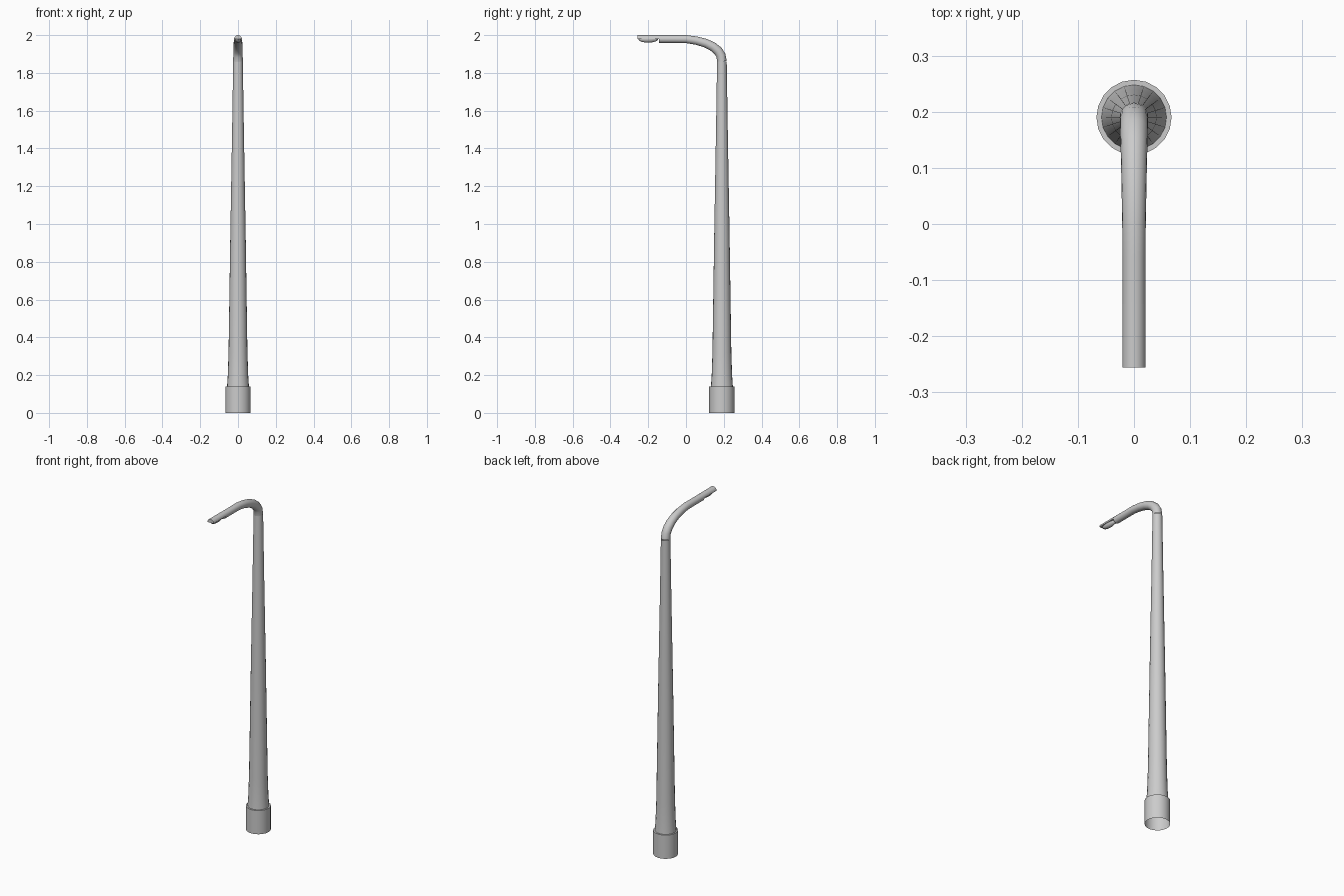
import bpy, bmesh
from math import sin, cos, pi
from mathutils import Vector

if "Cube" in bpy.data.objects:
    bpy.data.objects.remove(bpy.data.objects["Cube"])

SIDES = 20
POLE_Y = 0.19


def finish(name, bm, angle=0.6):
    bmesh.ops.recalc_face_normals(bm, faces=bm.faces)
    mesh = bpy.data.meshes.new(name)
    bm.to_mesh(mesh)
    bm.free()
    ob = bpy.data.objects.new(name, mesh)
    bpy.context.collection.objects.link(ob)
    bpy.context.view_layer.objects.active = ob
    ob.select_set(True)
    bpy.ops.object.shade_smooth_by_angle(angle=angle)
    ob.select_set(False)
    return ob


def sweep(name, path, cap_start=False, cap_end=False):
    """Tube through (y, z, radius) stations lying in the yz plane."""
    bm = bmesh.new()
    pts = [Vector((0, y, z)) for y, z, r in path]
    rings = []
    for i, p in enumerate(pts):
        t = (pts[min(i + 1, len(pts) - 1)] - pts[max(i - 1, 0)]).normalized()
        side = Vector((1, 0, 0))
        up = side.cross(t)
        r = path[i][2]
        rings.append([bm.verts.new(p + r * (side * cos(a) + up * sin(a)))
                      for a in (2 * pi * k / SIDES for k in range(SIDES))])
    for a, b in zip(rings, rings[1:]):
        for k in range(SIDES):
            n = (k + 1) % SIDES
            bm.faces.new((a[k], a[n], b[n], b[k]))
    if cap_start:
        bm.faces.new(rings[0])
    if cap_end:
        bm.faces.new(rings[-1])
    return finish(name, bm)


def lathe(name, profile):
    """Revolve (radius, z) profile around the pole axis."""
    bm = bmesh.new()
    rings = [[bm.verts.new((r * cos(2 * pi * k / SIDES),
                            POLE_Y + r * sin(2 * pi * k / SIDES), z))
              for k in range(SIDES)] for r, z in profile]
    for a, b in zip(rings, rings[1:]):
        for k in range(SIDES):
            n = (k + 1) % SIDES
            bm.faces.new((a[k], a[n], b[n], b[k]))
    return finish(name, bm)


# Base collar, open underneath, with a narrow ledge and the flared tapering shaft
lathe("base_and_shaft", [(0.067, 0), (0.067, 0.14), (0.058, 0.14), (0.054, 0.2),
                         (0.05, 0.32), (0.0405, 0.95), (0.031, 1.5),
                         (0.0255, 1.86)])

# Bent neck running into the horizontal arm
sweep("bent_arm", [(0.19, 1.86, 0.0255), (0.185, 1.892, 0.025),
                   (0.169, 1.917, 0.025), (0.142, 1.939, 0.024),
                   (0.105, 1.957, 0.023), (0.055, 1.971, 0.022),
                   (0.0, 1.979, 0.021), (-0.06, 1.979, 0.0205),
                   (-0.143, 1.979, 0.0205)], cap_end=True)

# Half-round lamp hood at the tip of the arm
bm = bmesh.new()
ends = [[bm.verts.new((0.0208 * cos(pi * k / 10), y, 1.979 + 0.021 * sin(pi * k / 10)))
         for k in range(11)] for y in (-0.143, -0.256)]
for k in range(11):
    n = (k + 1) % 11
    bm.faces.new((ends[0][k], ends[0][n], ends[1][n], ends[1][k]))
bm.faces.new(ends[0])
bm.faces.new(ends[1])
finish("lamp_hood", bm)

# Domed lens under the hood
bm = bmesh.new()
bmesh.ops.create_uvsphere(bm, u_segments=16, v_segments=8, radius=1)
bmesh.ops.bisect_plane(bm, geom=bm.verts[:] + bm.edges[:] + bm.faces[:],
                       plane_co=(0, 0, 0.001), plane_no=(0, 0, 1), clear_outer=True)
bmesh.ops.scale(bm, vec=(0.0175, 0.053, 0.019), verts=bm.verts)
bmesh.ops.translate(bm, vec=(0, -0.2, 1.979), verts=bm.verts)
finish("lamp_lens", bm)
